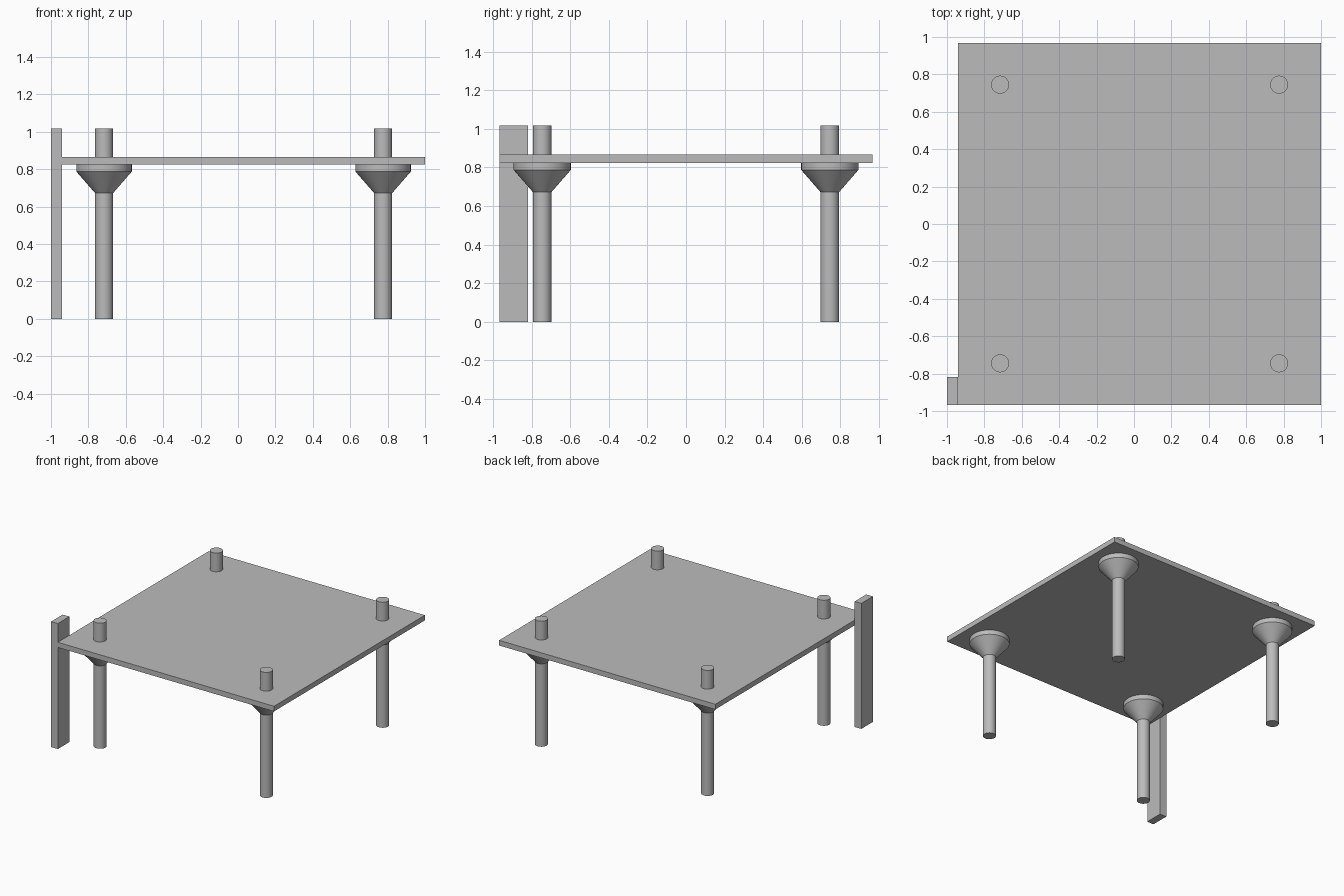
import bpy, bmesh, math

if "Cube" in bpy.data.objects:
    bpy.data.objects.remove(bpy.data.objects["Cube"])

grey = bpy.data.materials.new("concrete grey")
grey.diffuse_color = (0.5, 0.5, 0.5, 1)
grey.use_nodes = True
grey.node_tree.nodes["Principled BSDF"].inputs["Base Color"].default_value = grey.diffuse_color


def finish(name, bm, smooth=False):
    bmesh.ops.recalc_face_normals(bm, faces=bm.faces)
    me = bpy.data.meshes.new(name)
    bm.to_mesh(me)
    bm.free()
    me.materials.append(grey)
    ob = bpy.data.objects.new(name, me)
    bpy.context.collection.objects.link(ob)
    if smooth:
        bpy.ops.object.select_all(action='DESELECT')
        ob.select_set(True)
        bpy.context.view_layer.objects.active = ob
        bpy.ops.object.shade_smooth_by_angle(angle=math.radians(25))
    return ob


def box(name, lo, hi):
    bm = bmesh.new()
    bmesh.ops.create_cube(bm, size=1)
    for v in bm.verts:
        v.co = [hi[i] if v.co[i] > 0 else lo[i] for i in range(3)]
    return finish(name, bm)


def turned(name, x, y, profile, n=48):
    """Closed solid of revolution from (radius, z) rings."""
    bm = bmesh.new()
    rings = [[bm.verts.new((x + r * math.cos(2 * math.pi * i / n),
                            y + r * math.sin(2 * math.pi * i / n), z))
              for i in range(n)] for r, z in profile]
    for a, b in zip(rings, rings[1:]):
        for i in range(n):
            j = (i + 1) % n
            bm.faces.new((a[i], a[j], b[j], b[i]))
    bm.faces.new(rings[0][::-1])
    bm.faces.new(rings[-1])
    return finish(name, bm, True)


# Floor slab and the short corner wall beside it
box("slab", (-0.94, -0.967, 0.824), (1.0, 0.967, 0.866))
box("corner_wall", (-1.0, -0.967, 0), (-0.94, -0.819, 1.018))

# Four columns through the slab, each with a flared capital below it
for sx, side in ((-1, "left"), (1, "right")):
    for sy, end in ((-1, "front"), (1, "back")):
        x, y = 0.03 + sx * 0.746, sy * 0.745
        turned(f"{end}_{side}_column", x, y, [(0.048, 0), (0.048, 1.018)])
        turned(f"{end}_{side}_capital", x, y,
               [(0.048, 0.672), (0.148, 0.787), (0.148, 0.824)])
